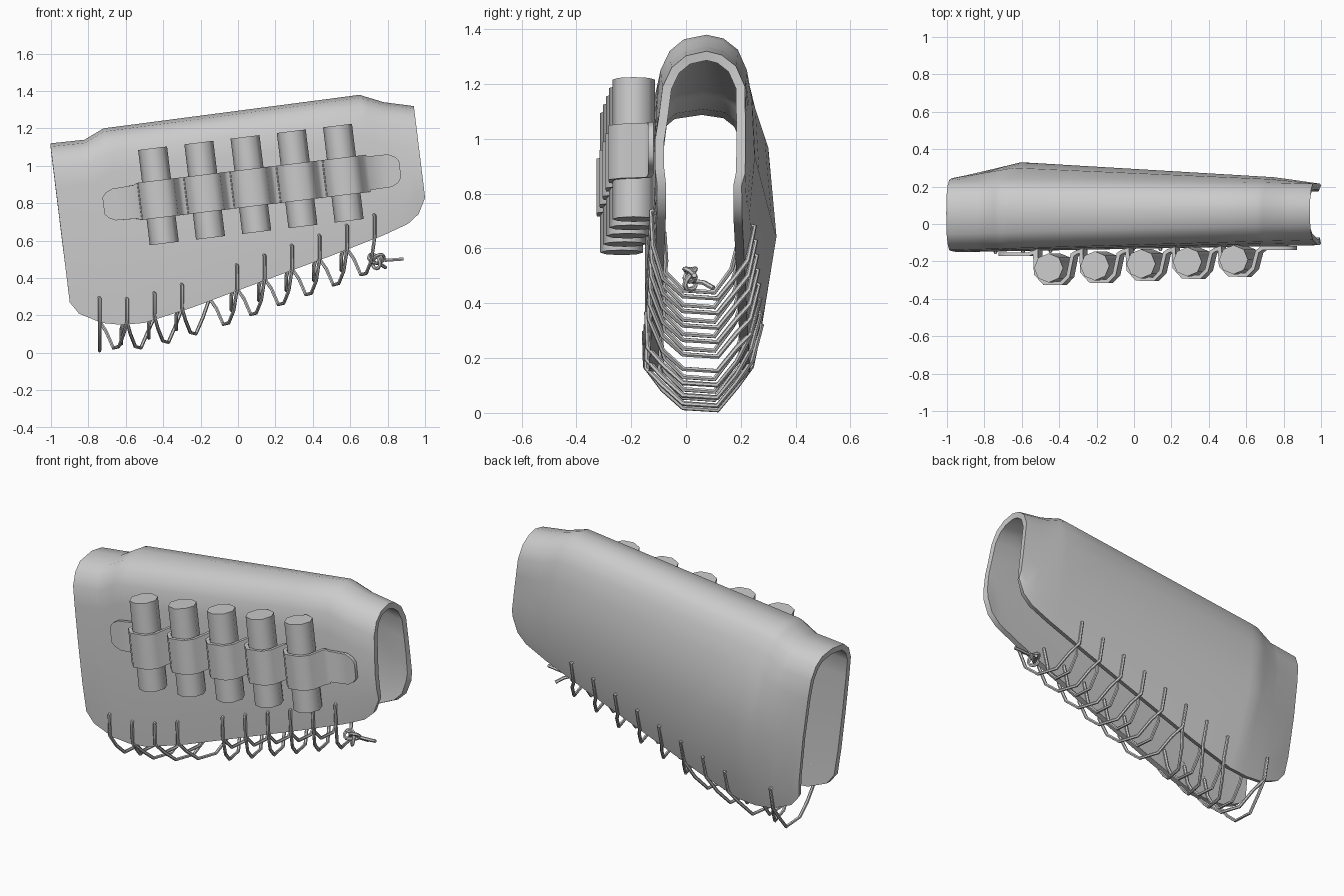
import bpy
import bmesh
import math
from mathutils import Matrix, Vector

TILT = math.radians(7)
FRAME = Matrix.Rotation(-TILT, 4, 'Y')   # the whole piece leans along its length

cube = bpy.data.objects.get("Cube")
if cube:
    bpy.data.objects.remove(cube)

grey = bpy.data.materials.new("plain_grey")
grey.use_nodes = True
grey.diffuse_color = (0.6, 0.6, 0.6, 1)
grey.node_tree.nodes["Principled BSDF"].inputs["Base Color"].default_value = grey.diffuse_color


def interpolate(profile, u):
    """Piecewise linear value of a list of (position, value) pairs."""
    if u <= profile[0][0]:
        return profile[0][1]
    for (a, va), (b, vb) in zip(profile, profile[1:]):
        if u <= b:
            return va + (vb - va) * (u - a) / (b - a)
    return profile[-1][1]


def finish(obj, angle):
    """Apply modifiers and curves, then smooth all but the hard edges."""
    bpy.ops.object.select_all(action='DESELECT')
    obj.select_set(True)
    bpy.context.view_layer.objects.active = obj
    bpy.ops.object.convert(target='MESH')
    bpy.ops.object.shade_smooth_by_angle(angle=math.radians(angle))


def add_object(name, data):
    data.materials.append(grey)
    obj = bpy.data.objects.new(name, data)
    bpy.context.collection.objects.link(obj)
    return obj


def loft(name, rows, thickness, angle):
    """Skin a sheet over rows of points and thicken it inwards."""
    bm = bmesh.new()
    grid = [[bm.verts.new(FRAME @ Vector(p)) for p in row] for row in rows]
    for left, right in zip(grid, grid[1:]):
        for j in range(len(left) - 1):
            bm.faces.new((left[j], right[j], right[j + 1], left[j + 1]))
    mesh = bpy.data.meshes.new(name)
    bm.to_mesh(mesh)
    bm.free()
    obj = add_object(name, mesh)
    shell = obj.modifiers.new("thickness", 'SOLIDIFY')
    shell.thickness = thickness
    shell.offset = -1
    shell.use_even_offset = True
    finish(obj, angle)


def cords(name, paths, radius):
    """Thin round cords along straight-segment paths."""
    curve = bpy.data.curves.new(name, 'CURVE')
    curve.dimensions = '3D'
    curve.bevel_depth = radius
    curve.bevel_resolution = 1
    curve.use_fill_caps = True
    for path in paths:
        spline = curve.splines.new('POLY')
        spline.points.add(len(path) - 1)
        for point, co in zip(spline.points, path):
            point.co = (*co, 1)
    finish(add_object(name, curve), 50)


# Sleeve: an inverted U, open below and at both ends
TOP = [(-.86, 1.234), (-.675, 1.231), (-.568, 1.279), (.813, 1.29), (.937, 1.235), (1.094, 1.195)]
BOTTOM = [(-.86, .378), (-.818, .312), (-.705, .248), (-.597, .224), (-.477, .22),
          (-.219, .269), (.56, .455), (.851, .53), (.987, .574), (1.05, .62), (1.094, .702)]
BULGE = [(-.86, .25), (-.52, .33), (.86, .25), (1.094, .217)]
FRONT = [(-.86, -.15), (1.094, -.113)]
DOME_FRONT = [(-.86, -.14), (1.094, -.085)]
DOME_BACK = [(-.86, .235), (-.52, .245), (.813, .222), (1.094, .215)]


def section(u):
    top, bottom = interpolate(TOP, u), interpolate(BOTTOM, u)
    front, bulge = interpolate(FRONT, u), interpolate(BULGE, u)
    f, b = interpolate(DOME_FRONT, u), interpolate(DOME_BACK, u)
    shoulder = top - .24
    drop = shoulder - bottom
    flare = bulge - b
    points = [(front + .008, bottom), (front, bottom + .25 * drop),
              (front, bottom + .65 * drop), ((front + f) / 2, shoulder),
              (f, top - .13), (f + .033, top - .06), (f + .085, top - .017),
              ((f + b) / 2 + .01, top), (b - .085, top - .014), (b - .033, top - .055),
              (b, top - .13), (b + .65 * flare, shoulder),
              (bulge, bottom + .6 * drop),
              (b + .35 * flare, bottom + .18 * drop), (b - .012, bottom)]
    return [(u, y, w) for y, w in points]


stations = sorted({u for u, _ in TOP + BOTTOM + BULGE[1:2]})
loft("sleeve", [section(u) for u in stations], .033, 48)

# Cartridges
SPACING = .249
RADIUS = .078
LEVEL = .868
centres = [(-.32 + SPACING * i, -.235 + .011 * i) for i in range(5)]
for number, (u, y) in enumerate(centres, 1):
    bm = bmesh.new()
    bmesh.ops.create_cone(bm, cap_ends=True, segments=8, radius1=RADIUS, radius2=RADIUS, depth=.513,
                          matrix=FRAME @ Matrix.Translation((u, y, .885)))
    mesh = bpy.data.meshes.new("cartridge")
    bm.to_mesh(mesh)
    bm.free()
    finish(add_object(f"cartridge_{number}", mesh), 50)

# Strap: rounded tabs at both ends, looped round every cartridge
path = []
for inset, half in ((0, .045), (.02, .068), (.055, .085), (.17, .09)):
    path.append((-.618 + inset, interpolate(FRONT, -.6) - .026, half))
for u, y in centres:
    wall = interpolate(FRONT, u) - .022
    path += [(u - .105, wall, .1), (u - .1, y - .035, .1), (u - .05, y - .09, .1),
             (u + .05, y - .092, .1), (u + .092, y - .05, .1), (u + .115, wall - .01, .1),
             (u + .13, wall, .1)]
for inset, half in ((.17, .09), (.055, .088), (.02, .07), (0, .045)):
    path.append((.98 - inset, interpolate(FRONT, .95) - .022, half))
loft("cartridge_strap", [[(u, y, LEVEL - h), (u, y, LEVEL + h)] for u, y, h in path], .02, 60)

# Lacing under the open bottom
HOLES = 11
PITCH = .147


def wall_point(i, side, rise):
    """Point on the outside of the front (-1) or back (1) wall by eyelet i."""
    x = -.74 + PITCH * i
    u = x + .045
    outline = [(w, y) for _, y, w in section(u)]
    wall = outline[:4] if side < 0 else outline[:-5:-1]
    w = wall[0][0] + rise
    y = interpolate(wall, w) + .009 * side
    return Vector((x, y, u * math.sin(TILT) + w * math.cos(TILT)))


def strand(i, j, inner):
    """Cord from front eyelet i, under the opening, to back eyelet j."""
    front, back = wall_point(i, -1, .135), wall_point(j, 1, .135)
    front_edge, back_edge = wall_point(i, -1, .01), wall_point(j, 1, .01)
    shift = back.x - front.x
    low = min(front.z, back.z) - (.24 if inner else .262)
    if i == j == 0:
        low = .0105
    bend = [(front.x + .12 * shift, -.085, low + .075),
            (front.x + .3 * shift, -.01, low + .008),
            (front.x + .5 * shift, .115, low),
            (front.x + .75 * shift, .185, low + .085)]
    if inner:
        # passes inside both walls
        return ([front + Vector((0, .05, -.02)), front_edge + Vector((-.02, .05, 0))]
                + [(x - .03, y * .9, z) for x, y, z in bend]
                + [back_edge + Vector((-.02, -.05, 0)), back + Vector((0, -.05, -.02))])
    into = Vector((-.01, .04, .01))
    out = Vector((-.01, -.04, .01))
    return [front + into, front, front_edge, *bend, back_edge, back, back + out]


pairs = [(0, 0), (1, 0), (1, 2), (2, 3), (3, 4)] + [(i, i - 1) for i in range(5, HOLES)]
paths = [strand(i, j, False) for i, j in pairs]
paths += [strand(i, i, True) for i in range(1, HOLES - 1) if i != 4]
cords("lacing", paths, .0095)

# Knot with two loose tails
centre = Vector((.74, .015, .495))
turns = []
for k in range(25):
    a = math.tau * k / 24
    turns.append(centre + Vector((math.sin(a) + 2 * math.sin(2 * a), 1.3 * math.sin(3 * a),
                                  math.cos(a) - 2 * math.cos(2 * a))) * .015)
tails = [[centre + Vector((-.04, 0, .03)), centre + Vector((.05, .02, 0)), (.885, .03, .502)],
         [centre + Vector((-.03, -.02, -.01)), centre + Vector((.02, .05, -.02)), (.79, .1, .455)]]
cords("lace_knot", [turns] + tails, .0095)
